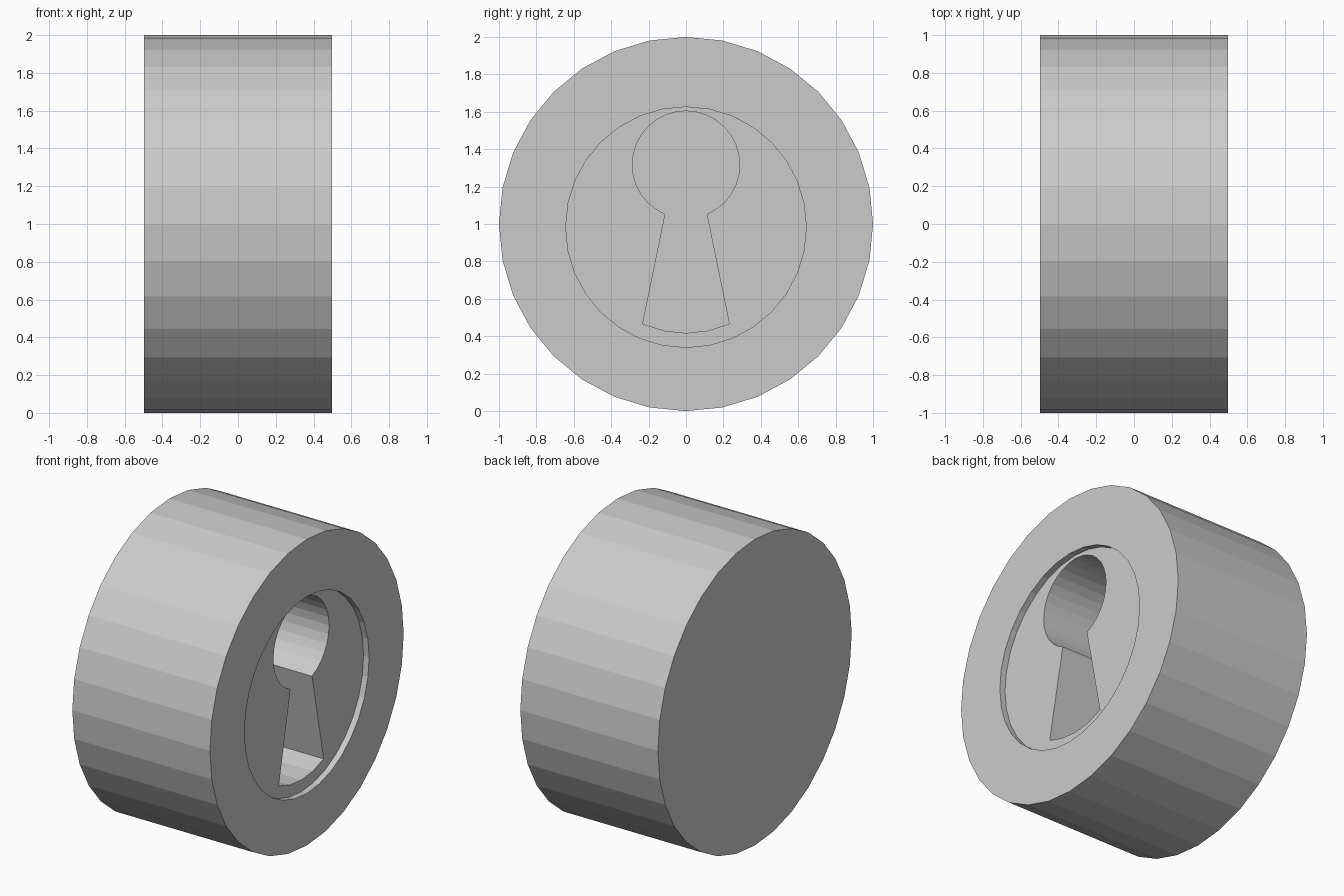
import bpy, bmesh
from math import sin, cos, pi, atan2

if "Cube" in bpy.data.objects:
    bpy.data.objects.remove(bpy.data.objects["Cube"])

HALF = 0.497


def prism(name, profile, x0, x1):
    """Extrude a (y, z) profile along x into a closed solid."""
    bm = bmesh.new()
    face = bm.faces.new([bm.verts.new((x0, y, z)) for y, z in profile])
    ext = bmesh.ops.extrude_face_region(bm, geom=[face])
    moved = [v for v in ext["geom"] if isinstance(v, bmesh.types.BMVert)]
    bmesh.ops.translate(bm, verts=moved, vec=(x1 - x0, 0, 0))
    bmesh.ops.recalc_face_normals(bm, faces=bm.faces)
    mesh = bpy.data.meshes.new(name)
    bm.to_mesh(mesh)
    bm.free()
    obj = bpy.data.objects.new(name, mesh)
    bpy.context.collection.objects.link(obj)
    return obj


def arc(r, zc, a0, a1, n):
    """n + 1 points from angle a0 to a1."""
    return [(r * cos(a0 + (a1 - a0) * i / n), zc + r * sin(a0 + (a1 - a0) * i / n))
            for i in range(n + 1)]


def circle(r, zc, n=32):
    return arc(r, zc, 0, 2 * pi, n)[:-1]


# Lock cylinder body
body = prism("lock_cylinder", circle(1.0, 1.0), -HALF, HALF)

# Shallow round recess in the +x face
recess = prism("recess_cutter", circle(0.643, 0.983), HALF - 0.04, HALF + 0.2)

# Keyhole: round head, flared slot, curved bottom
neck = atan2(1.05 - 1.317, 0.112)
foot = atan2(0.465 - 0.983, 0.232)
outline = arc(0.287, 1.317, neck, pi - neck, 28) + arc(0.566, 0.983, -pi - foot, foot, 4)
keyhole = prism("keyhole_cutter", outline, HALF - 0.7, HALF + 0.3)

for cutter in (recess, keyhole):
    mod = body.modifiers.new(cutter.name, "BOOLEAN")
    mod.operation = "DIFFERENCE"
    mod.solver = "EXACT"
    mod.object = cutter
    cutter.hide_render = True
    cutter.hide_set(True)
